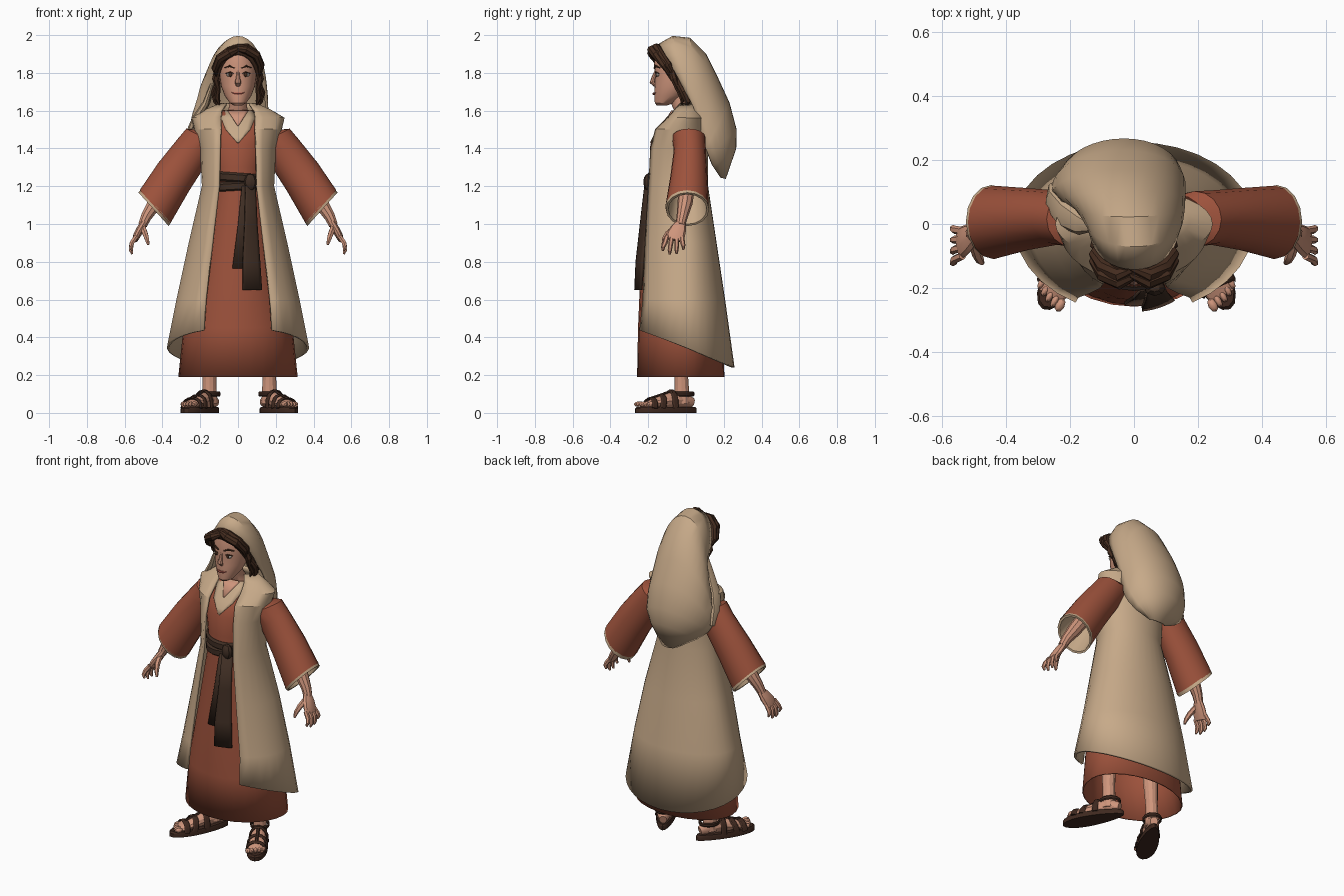
import bpy, bmesh, math
from math import sin, cos, pi, radians, sqrt, asin
from mathutils import Vector as V, Matrix


def material(name, rgb):
    m = bpy.data.materials.new(name)
    m.diffuse_color = (*rgb, 1)
    return m


RUST = material("rust_cloth", (0.34, 0.085, 0.045))
BEIGE = material("beige_cloth", (0.57, 0.40, 0.25))
SKIN = material("skin", (0.62, 0.30, 0.20))
SASH = material("sash_brown", (0.05, 0.027, 0.017))
LEATHER = material("sandal_leather", (0.05, 0.022, 0.014))
HAIR = material("hair_brown", (0.06, 0.026, 0.014))
WHITE = material("eye_white", (0.75, 0.68, 0.6))
LIP = material("lips", (0.40, 0.10, 0.075))
ID = Matrix.Identity(4)


def mesh(name, verts, faces, mat, thick=0, xf=ID):
    me = bpy.data.meshes.new(name)
    me.from_pydata([xf @ V(v) for v in verts], [], faces)
    bm = bmesh.new()
    bm.from_mesh(me)
    bmesh.ops.recalc_face_normals(bm, faces=bm.faces)
    bm.to_mesh(me)
    bm.free()
    me.materials.append(mat)
    ob = bpy.data.objects.new(name, me)
    bpy.context.collection.objects.link(ob)
    if thick:
        mod = ob.modifiers.new("thickness", 'SOLIDIFY')
        mod.thickness, mod.offset = thick, 0
    return ob


def loft(name, rings, mat, loop=True, caps=True, thick=0, xf=ID):
    n = len(rings[0])
    faces = [(i * n + j, i * n + (j + 1) % n, (i + 1) * n + (j + 1) % n, (i + 1) * n + j)
             for i in range(len(rings) - 1) for j in range(n if loop else n - 1)]
    if loop and caps:
        faces += [tuple(range(n)), tuple(range((len(rings) - 1) * n, len(rings) * n))]
    return mesh(name, [p for r in rings for p in r], faces, mat, thick, xf)


def tube(name, pts, radii, mat, n=8, ref=(0, 1, 0), xf=ID):
    """Sweep ellipses (radius along ref, radius across) through points."""
    pts, rings = [V(p) for p in pts], []
    for i, p in enumerate(pts):
        d = (pts[min(i + 1, len(pts) - 1)] - pts[max(i - 1, 0)]).normalized()
        u = V(ref) - d * d.dot(V(ref))
        u = u.normalized() if u.length > 0.05 else d.orthogonal().normalized()
        w = d.cross(u)
        a, b = radii[i] if isinstance(radii[i], tuple) else (radii[i],) * 2
        rings.append([p + u * a * cos(2 * pi * k / n) + w * b * sin(2 * pi * k / n) for k in range(n)])
    return loft(name, rings, mat, xf=xf)


def ball(name, loc, scale, mat, n=12, xf=ID):
    rings = [[(loc[0] + scale[0] * sin(t) * cos(2 * pi * k / n), loc[1] + scale[1] * sin(t) * sin(2 * pi * k / n),
               loc[2] + scale[2] * cos(t)) for k in range(n)] for t in [0.05 + (pi - 0.1) * i / 7 for i in range(8)]]
    return loft(name, rings, mat, xf=xf)


def ring(z, rx, cy, front, back, gap=0, n=28, drop=0):
    """Body cross-section, front and back depths differ; gap opens the front."""
    a0 = asin(gap / rx) if gap else 0
    out = []
    for k in range(n + 1 if gap else n):
        a = a0 + (2 * pi - 2 * a0) * k / n
        out.append((rx * sin(a), cy - (front if cos(a) > 0 else back) * cos(a), z + drop * cos(a)))
    return out


# Dress
dress = [(.19, .312, 0, .255, .2), (.45, .285, 0, .25, .185), (.8, .215, 0, .235, .15), (1.2, .14, -.02, .175, .11),
         (1.3, .145, -.03, .16, .11), (1.42, .165, -.03, .155, .11), (1.5, .18, -.02, .125, .1),
         (1.56, .17, 0, .085, .07), (1.6, .09, 0, .06, .04)]
loft("dress", [ring(*r) for r in dress], RUST, caps=False, thick=.008)


def front_y(x, z):
    for a, b in zip(dress, dress[1:]):
        if a[0] <= z <= b[0]:
            t = (z - a[0]) / (b[0] - a[0])
            rx, cy, f = (a[i] + (b[i] - a[i]) * t for i in (1, 2, 3))
            return cy - f * sqrt(max(0, 1 - (x / rx) ** 2))


def plate(name, rows, off, mat, thick, n=6):
    """Cloth lying on the dress front; rows are z, left x, right x."""
    loft(name, [[(l + (r - l) * k / n, front_y(l + (r - l) * k / n, z) - off, z) for k in range(n + 1)]
                for z, l, r in rows], mat, loop=False, thick=thick)


plate("neck_yoke", [(1.6, -.085, .085), (1.56, -.09, .09), (1.5, -.065, .065), (1.46, -.03, .03), (1.43, -.004, .004)],
      .008, BEIGE, .006)
plate("neck_opening", [(1.6, -.055, .055), (1.57, -.035, .035), (1.52, -.003, .003)], .015, SKIN, .006)

# Open long vest with sloping hem
vest = [(.6, .32, 0, .265, .20, .17), (.9, .255, 0, .25, .155, .135),
        (1.2, .185, -.03, .195, .14, .10), (1.4, .195, -.03, .175, .14, .095), (1.5, .225, -.02, .15, .13, .09),
        (1.56, .24, 0, .10, .10, .09), (1.6, .17, .01, .08, .07, .085), (1.635, .09, .01, .05, .05, .06)]
loft("vest", [ring(.345, .37, 0, .275, .25, .18, drop=.105)] + [ring(*r) for r in vest], BEIGE,
     loop=False, thick=.014)

# Sash: two wraps, knot and hanging tails
for i, (z, tilt) in enumerate([(1.2, .008), (1.245, -.01)]):
    loft("sash_wrap", [[(x, y, zz + tilt * x / .14) for x, y, zz in ring(z + dz, .14 + o, -.022, .17 + o, .11 + o)]
                       for dz, o in [(-.026, .006), (-.015, .018), (.015, .018), (.026, .006)]], SASH)
ball("sash_knot", (.065, -.2, 1.222), (.035, .026, .045), SASH, 8)
plate("sash_tail_short", [(1.2, .02, .08), (1.0, .0, .06), (.765, -.03, .045)], .014, SASH, .012)
plate("sash_tail_long", [(1.2, .04, .09), (1.0, .035, .1), (.8, .025, .115), (.65, .025, .125)], .028, SASH, .012)


# Sleeves, arms and hands
def sleeve_ring(c, ang, hu, hy, n=16):
    u = V((cos(radians(ang)), 0, sin(radians(ang))))
    return [V(c) + u * hu * cos(2 * pi * k / n) + V((0, hy * sin(2 * pi * k / n), 0)) for k in range(n)]


for s, side in ((1, "left"), (-1, "right")):
    xf = Matrix.Diagonal((s, 1, 1, 1))
    loft(side + "_sleeve", [sleeve_ring(*r) for r in [
        ((.14, .01, 1.47), 20, .085, .08), ((.19, .015, 1.46), 28, .095, .088), ((.24, .02, 1.39), 35, .1, .085),
        ((.34, .015, 1.25), 42, .11, .098), ((.44, .005, 1.09), 48, .12, .115)]], RUST, caps=False, xf=xf)
    lin = loft(side + "_sleeve_lining", [sleeve_ring(*r) for r in [
        ((.435, .005, 1.095), 48, .119, .114), ((.447, .008, 1.078), 48, .119, .114), ((.445, .008, 1.078), 48, .106, .102),
        ((.40, .01, 1.15), 45, .095, .09), ((.35, .01, 1.23), 42, .07, .07)]], BEIGE, xf=xf, caps=False)
    tube(side + "_forearm", [(.34, .01, 1.26), (.44, -.005, 1.11), (.485, -.02, 1.04), (.505, -.03, .995)],
         [.045, .04, .03, .025], SKIN, 10, xf=xf)
    tube(side + "_palm", [(.495, -.025, 1.01), (.515, -.04, .975), (.535, -.055, .94), (.545, -.062, .915)],
         [(.026, .02), (.042, .022), (.05, .02), (.046, .015)], SKIN, 10, xf=xf)
    for i, tip in enumerate([.858, .84, .843, .865]):
        y = -.1 + i * .026
        yt = -.122 + i * .036
        tube(side + "_finger", [(.538, y, .935), (.562, (y + yt) / 2, .9), (.567, yt, tip + .02), (.56, yt, tip)],
             [.013, .013, .011, .006], SKIN, 6, xf=xf)
    tube(side + "_thumb", [(.505, -.05, .985), (.492, -.095, .95), (.482, -.115, .92), (.475, -.122, .89)],
         [.017, .016, .013, .007], SKIN, 6, xf=xf)

    # Feet and sandals, built pointing forward then turned outward
    fx = xf @ Matrix.Translation((.212 if s > 0 else .197, -.105, 0)) @ Matrix.Rotation(radians(29), 4, 'Z')
    sole = [((.05 - .012 * cos(2 * pi * k / 20)) * sin(2 * pi * k / 20), .165 * cos(2 * pi * k / 20)) for k in range(20)]
    loft(side + "_sole", [[(x * m, y * m, z) for x, y in sole] for z, m in ((0, 1.12), (.022, 1.12), (.032, 1.06))],
         LEATHER, xf=fx)
    tube(side + "_foot", [(0, .16, .055), (0, .12, .065), (0, .05, .07), (0, -.03, .058), (0, -.1, .045), (0, -.135, .04)],
         [(.022, .025), (.036, .036), (.04, .045), (.046, .034), (.05, .022), (.045, .014)], SKIN, 12, (1, 0, 0), fx)
    for i in range(5):
        ball(side + "_toe", (-.042 + i * .021, -.145 + .008 * i * i / 4 if i else -.147, .046),
             (.015 if i == 0 else .011, .024, .014), SKIN, 8, fx)
    tube(side + "_ankle", [(0, .095, .05), (0, .095, .12), (-.002, .092, .2), (-.01, .09, .4)],
         [.042, .038, .036, .045], SKIN, 12, xf=fx)
    for y0, y1, w, h in [(-.1, -.09, .056, .078), (-.05, -.03, .056, .094), (.03, .03, .052, .118)]:
        tube(side + "_strap", [(-w * cos(t), y0 + (y1 - y0) * sin(t), .025 + (h - .025) * sin(t) ** .8)
                               for t in [pi * k / 8 for k in range(9)]], [(.018, .007)] * 9, LEATHER, 6, xf=fx)
    tube(side + "_heel_strap", [(.05 * sin(t), .1 - .058 * cos(t), .1) for t in [pi * k / 8 for k in range(17)]],
         [(.013, .006)] * 17, LEATHER, 6, (0, 0, 1), fx)
    tube(side + "_center_strap", [(0, -.09, .08), (0, -.03, .097), (0, .04, .12)], [(.01, .006)] * 3,
         LEATHER, 6, (1, 0, 0), fx)

    # Face halves
    ball(side + "_eye", (.041, -.149, 1.79), (.02, .01, .011), WHITE, 10, xf)
    ball(side + "_iris", (.04, -.155, 1.79), (.011, .007, .011), HAIR, 8, xf)
    tube(side + "_upper_lid", [(.02, -.159, 1.795), (.041, -.161, 1.804), (.065, -.143, 1.796)], [.002, .004, .003],
         HAIR, 5, xf=xf)
    tube(side + "_brow", [(.018, -.168, 1.825), (.045, -.161, 1.836), (.072, -.138, 1.827)], [.004, .006, .003],
         HAIR, 6, xf=xf)
    ball(side + "_ear", (.1, -.035, 1.765), (.014, .02, .033), SKIN, 8, xf)
    tube(side + "_side_lock", [(.105, -.08, 1.83), (.118, -.065, 1.77), (.105, -.045, 1.72), (.112, -.02, 1.67),
                               (.098, -.02, 1.63)], [.016, .02, .014, .016, .004], HAIR, 7, xf=xf)
    tube(side + "_ear_curl", [(.112, -.04, 1.74), (.125, -.015, 1.7), (.112, .01, 1.65), (.105, 0, 1.62)],
         [.012, .02, .02, .005], HAIR, 7, xf=xf)

# Neck, head, nose and mouth
tube("neck", [(0, .0, 1.53), (0, -.005, 1.6), (0, -.03, 1.64), (0, -.04, 1.72)], [.075, .052, .047, .05], SKIN, 14)
loft("head", [ring(*r) for r in [
    (1.628, .022, -.13, .025, .03), (1.64, .044, -.115, .05, .05), (1.68, .071, -.08, .088, .07),
    (1.73, .09, -.06, .106, .09), (1.79, .098, -.05, .113, .1), (1.85, .1, -.05, .12, .1),
    (1.91, .085, -.05, .105, .09), (1.95, .05, -.05, .06, .06)]], SKIN)
tube("nose", [(0, -.158, 1.81), (0, -.172, 1.775), (0, -.179, 1.75), (0, -.163, 1.733)],
     [(.007, .008), (.01, .011), (.017, .014), (.012, .008)], SKIN, 8, (1, 0, 0))
tube("mouth", [(x, -.171 + 9 * x * x, 1.69 + 5 * x * x) for x in (-.034, -.018, 0, .018, .034)],
     [.002, .006, .007, .006, .002], LIP, 6)


# Hair and head scarf: fans of arches from foot to crown
def arch(cy, cz, fy, fz, w, mid=0, n=18):
    out = []
    for k in range(n + 1):
        t = pi * k / n
        h = sin(t) ** .85 if 0 < k < n else 0
        out.append((mid * (1 - .3 * h) - w * cos(t), fy + (cy - fy) * h, fz + (cz - fz) * h))
    return out


loft("hair_cap", [arch(*a) for a in [(-.168, 1.895, -.05, 1.72, .108), (-.165, 1.93, -.02, 1.69, .118),
                                     (-.1, 1.97, .01, 1.67, .12), (0, 1.96, .03, 1.66, .12),
                                     (.06, 1.86, .04, 1.65, .11)]], HAIR, loop=False, thick=.012)
for s, drop in ((-1, .018), (1, 0)):
    xf = Matrix.Diagonal((s, 1, 1, 1))
    for o in (0, .022):
        tube("fringe_lock", [(-.01, -.158 + o, 1.93 + o / 2), (.045, -.182 + o, 1.922 - drop + o / 2),
                             (.095, -.158 + o, 1.895 - drop), (.122, -.115 + o, 1.84 - drop),
                             (.115, -.085 + o, 1.785)], [.012, .024, .025, .02, .006], HAIR, 8, xf=xf)

loft("head_scarf", [arch(*a) for a in [
    (-.14, 1.95, .0, 1.70, .135), (-.07, 1.99, .03, 1.64, .15), (.02, 1.98, .06, 1.57, .17, -.015),
    (.10, 1.9, .07, 1.51, .19, -.035), (.165, 1.77, .09, 1.45, .205, -.05), (.225, 1.64, .105, 1.40, .205, -.05),
    (.262, 1.5, .12, 1.36, .19, -.045), (.26, 1.40, .14, 1.31, .14, -.035), (.205, 1.24, .18, 1.25, .05, -.02)]],
    BEIGE, loop=False, thick=.012)
tube("scarf_shoulder_fold", [(-.135, -.01, 1.75), (-.17, .0, 1.64), (-.22, .03, 1.56), (-.255, .075, 1.48),
                             (-.26, .11, 1.4)], [(.015, .008), (.035, .018), (.045, .022), (.045, .022), (.02, .01)],
     BEIGE, 8)

bpy.ops.object.select_all(action='SELECT')
bpy.context.view_layer.objects.active = bpy.data.objects["dress"]
bpy.ops.object.shade_smooth_by_angle(angle=radians(28))
